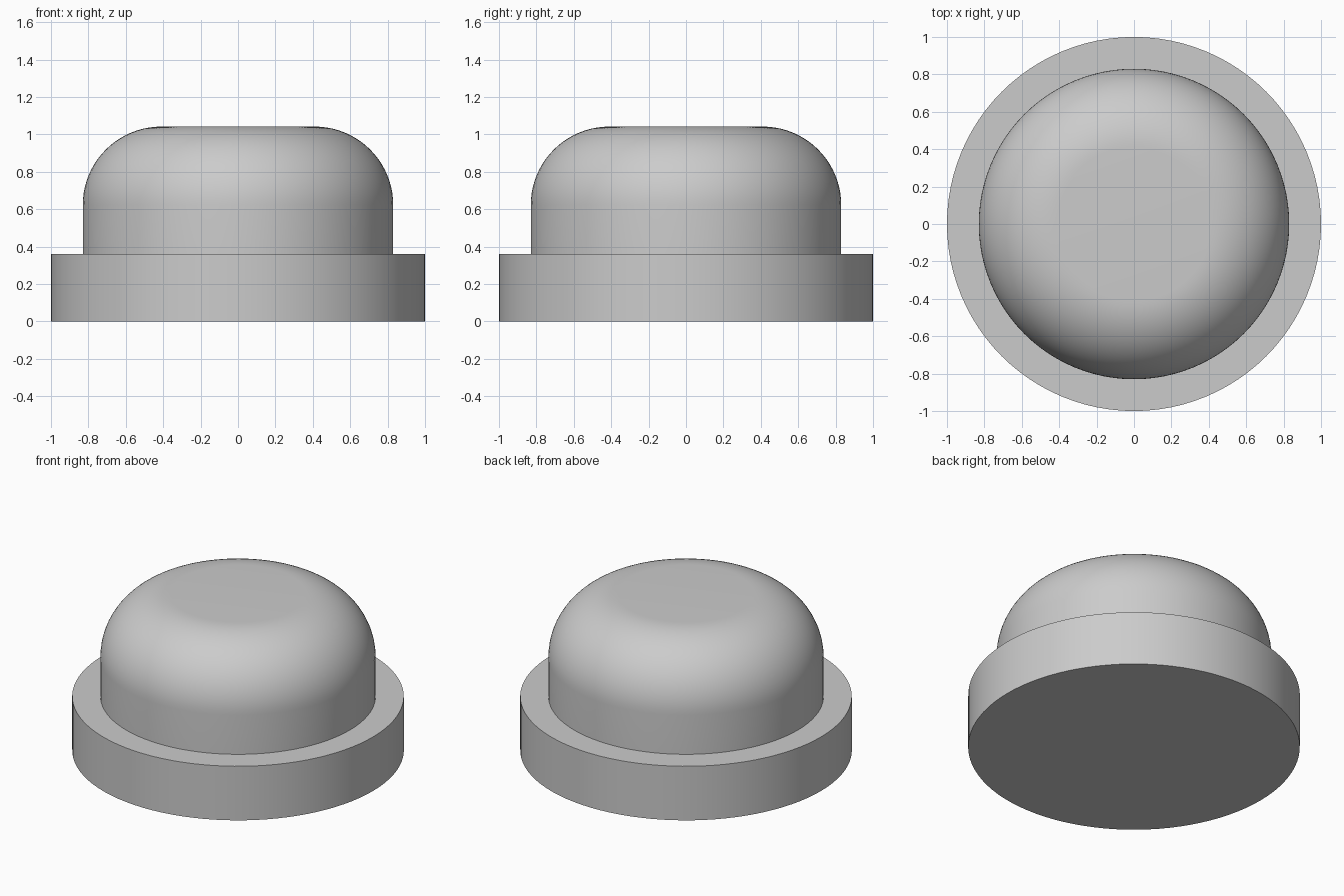
import bpy
import bmesh
import math

cube = bpy.data.objects.get("Cube")
if cube:
    bpy.data.objects.remove(cube, do_unlink=True)

SEGMENTS = 96

grey = bpy.data.materials.new("mid grey")
grey.use_nodes = True
colour = (0.6, 0.6, 0.6, 1)
grey.diffuse_color = colour
grey.node_tree.nodes["Principled BSDF"].inputs["Base Color"].default_value = colour


def disc_body(name, radius, bottom, top, fillet=0):
    """Solid cylinder with an optional rounded upper rim."""
    bm = bmesh.new()
    bmesh.ops.create_cone(bm, cap_ends=True, segments=SEGMENTS, radius1=radius,
                          radius2=radius, depth=top - bottom)
    bmesh.ops.translate(bm, verts=bm.verts, vec=(0, 0, (top + bottom) / 2))
    if fillet:
        rim = [e for e in bm.edges if all(v.co.z > top - 0.001 for v in e.verts)]
        bmesh.ops.bevel(bm, geom=rim, offset=fillet, offset_type='OFFSET',
                        segments=20, profile=0.5, affect='EDGES')
    mesh = bpy.data.meshes.new(name)
    bm.to_mesh(mesh)
    bm.free()
    mesh.materials.append(grey)
    obj = bpy.data.objects.new(name, mesh)
    bpy.context.collection.objects.link(obj)
    bpy.ops.object.select_all(action='DESELECT')
    obj.select_set(True)
    bpy.context.view_layer.objects.active = obj
    bpy.ops.object.shade_smooth_by_angle(angle=math.radians(30))
    return obj


# Wide base plate
disc_body("base_flange", 1.0, 0, 0.36)

# Rounded cap, sunk slightly into the base
disc_body("rounded_cap", 0.83, 0.34, 1.042, fillet=0.42)
